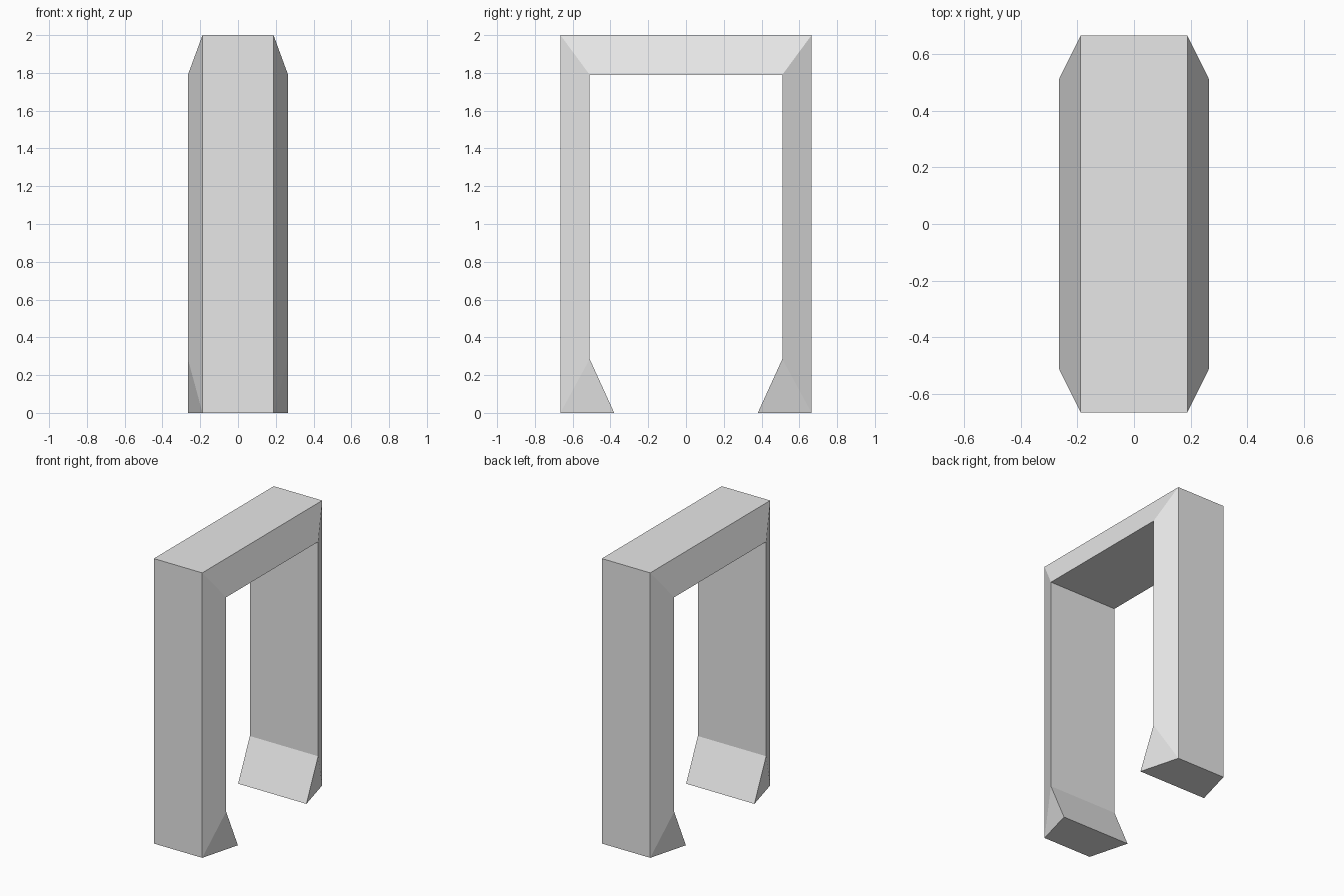
import bpy
import bmesh

cube = bpy.data.objects.get("Cube")
if cube:
    bpy.data.objects.remove(cube, do_unlink=True)

# Material
grey = bpy.data.materials.new("light grey")
grey.use_nodes = True
color = (0.8, 0.8, 0.8, 1)
grey.diffuse_color = color
grey.node_tree.nodes["Principled BSDF"].inputs["Base Color"].default_value = color

# Half widths of the outer and inner faces
OUTER_X, INNER_X = 0.188, 0.265

# Half of the arch in (y, z), mirrored for the other leg
outer_half = [(0.665, 0), (0.665, 2)]
inner_half = [(0.38, 0), (0.51, 0.285), (0.51, 1.79)]


def arch_path(half):
    return half + [(-y, z) for y, z in reversed(half)]


bm = bmesh.new()


def add_loop(path, x):
    return [bm.verts.new((x, y, z)) for y, z in path]


outer = {s: add_loop(arch_path(outer_half), s * OUTER_X) for s in (-1, 1)}
inner = {s: add_loop(arch_path(inner_half), s * INNER_X) for s in (-1, 1)}

# Outer and inner bands running over the arch
for band in (outer, inner):
    a, b = band[-1], band[1]
    for i in range(len(a) - 1):
        bm.faces.new((a[i], a[i + 1], b[i + 1], b[i]))

# Bevelled sides: foot wedge and leg at each end, and the top bar
for s in (-1, 1):
    o, n = outer[s], inner[s]
    bm.faces.new((o[1], o[2], n[3], n[2]))
    for oo, nn in ((o, n), (o[::-1], n[::-1])):
        bm.faces.new((oo[0], nn[0], nn[1]))
        bm.faces.new((oo[0], nn[1], nn[2], oo[1]))

# Foot soles
for end in (0, -1):
    bm.faces.new((outer[-1][end], outer[1][end], inner[1][end], inner[-1][end]))

bmesh.ops.recalc_face_normals(bm, faces=bm.faces)
mesh = bpy.data.meshes.new("arch_frame")
bm.to_mesh(mesh)
bm.free()
mesh.materials.append(grey)
arch = bpy.data.objects.new("arch_frame", mesh)
bpy.context.collection.objects.link(arch)
